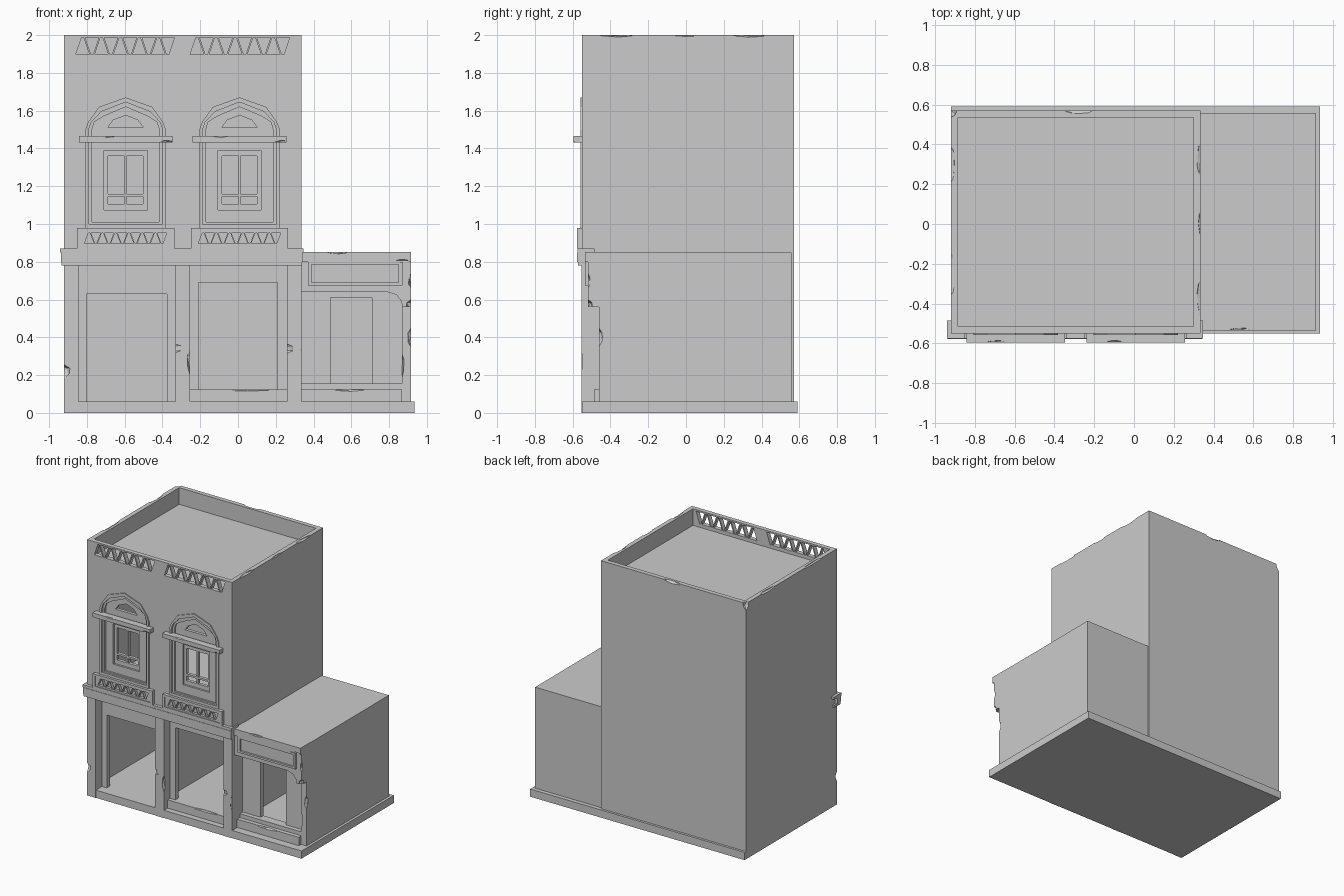
import bpy, bmesh, math, random
from mathutils import Vector, Matrix

if "Cube" in bpy.data.objects:
    bpy.data.objects.remove(bpy.data.objects["Cube"])

random.seed(4)


def add_mesh(name, me):
    ob = bpy.data.objects.new(name, me)
    bpy.context.collection.objects.link(ob)
    return ob


def box(name, x0, x1, y0, y1, z0, z1):
    bm = bmesh.new()
    bmesh.ops.create_cube(bm, size=1)
    for v in bm.verts:
        v.co = Vector(((x0 + x1) / 2 + v.co.x * (x1 - x0),
                       (y0 + y1) / 2 + v.co.y * (y1 - y0),
                       (z0 + z1) / 2 + v.co.z * (z1 - z0)))
    me = bpy.data.meshes.new(name)
    bm.to_mesh(me)
    bm.free()
    return add_mesh(name, me)


def plate(name, loops, y0, y1):
    """Flat front-facing plate: first loop is the outline, the rest are holes (x, z)."""
    cu = bpy.data.curves.new(name, 'CURVE')
    cu.dimensions, cu.fill_mode, cu.extrude = '2D', 'BOTH', (y1 - y0) / 2
    for pts in loops:
        sp = cu.splines.new('POLY')
        sp.points.add(len(pts) - 1)
        for p, (x, z) in zip(sp.points, pts):
            p.co = (x, z, 0, 1)
        sp.use_cyclic_u = True
    tmp = add_mesh(name + "_curve", cu)
    me = bpy.data.meshes.new_from_object(tmp.evaluated_get(bpy.context.evaluated_depsgraph_get()))
    bpy.data.objects.remove(tmp)
    me.transform(Matrix.Translation((0, (y0 + y1) / 2, 0)) @ Matrix.Rotation(math.pi / 2, 4, 'X'))
    bm = bmesh.new()
    bm.from_mesh(me)
    bmesh.ops.remove_doubles(bm, verts=bm.verts, dist=1e-5)
    bmesh.ops.recalc_face_normals(bm, faces=bm.faces)
    bm.to_mesh(me)
    bm.free()
    for p in me.polygons:
        p.use_smooth = False
    me.name = name
    return add_mesh(name, me)


def rect(x0, x1, z0, z1):
    return [(x0, z0), (x1, z0), (x1, z1), (x0, z1)]


def arch(cx, hw, z0, zt):
    h = [(hw, z0), (hw, 1.5), (hw * .93, 1.54), (hw * .66, zt - .05)]
    return [(cx + x, z) for x, z in h] + [(cx, zt)] + [(cx - x, z) for x, z in h[::-1]]


def lattice(name, x0, x1, z0, z1, y0, y1, n):
    """Panel pierced by alternating triangles."""
    loops, b = [rect(x0, x1, z0, z1)], .012
    p = (x1 - x0 - 2 * b) / (n + .5)
    for i in range(2 * n):
        c = x0 + b + p * (i + 1) / 2
        lo, hi = (z0 + b, z1 - b) if i % 2 == 0 else (z1 - b, z0 + b)
        loops.append([(c - p * .36, lo), (c + p * .36, lo), (c + p * .05, hi), (c - p * .05, hi)])
    return plate(name, loops, y0, y1)


def chip(ob, spots):
    """Knock small faceted chips out of an edge."""
    bm = bmesh.new()
    for x, y, z, sx, sy, sz in spots:
        m = Matrix.Translation((x, y, z)) @ Matrix.Diagonal((sx, sy, sz, 1))
        for v in bmesh.ops.create_icosphere(bm, subdivisions=1, radius=1, matrix=m)['verts']:
            v.co += Vector([random.uniform(-.003, .003) for _ in range(3)])
    me = bpy.data.meshes.new("chip_cutter")
    bm.to_mesh(me)
    bm.free()
    cut = add_mesh("chip_cutter", me)
    cut.hide_render = True
    mod = ob.modifiers.new("chips", 'BOOLEAN')
    mod.operation, mod.solver, mod.object = 'DIFFERENCE', 'EXACT', cut
    new = bpy.data.meshes.new_from_object(ob.evaluated_get(bpy.context.evaluated_depsgraph_get()))
    ob.modifiers.clear()
    ob.data = new
    bpy.data.objects.remove(cut)


# Base slab
box("base_slab", -.92, .935, -.55, .59, 0, .06)

# Tower shell, floors and roof
X0, X1, Y0, Y1, T = -.92, .335, -.55, .572, .035
left = box("tower_left_wall", X0, X0 + T, Y0, Y1, 0, 2)
right = box("tower_right_wall", X1 - T, X1, Y0, Y1, 0, 2)
back = box("tower_back_wall", X0 + T, X1 - T, Y1 - T, Y1, 0, 2)
box("tower_roof", X0 + T, X1 - T, Y0 + T, Y1 - T, 1.84, 1.87)
box("tower_upper_floor", X0 + T, X1 - T, Y0 + T, Y1 - T, .8, .85)
box("tower_partition", -.31, -.275, -.46, Y1 - T, .06, .8)
chip(left, [(X0, .3, 2, .02, .1, .012), (X0, -.25, 2, .02, .12, .01), (X0, Y1, 2, .03, .04, .06),
            (X0, Y0, .22, .035, .02, .035)])
chip(right, [(X1, .33, 2, .02, .1, .01), (X1, .0, 2, .01, .07, .01), (X1, -.37, 2, .02, .1, .012)])
chip(back, [(-.28, Y1, 2, .08, .02, .015)])

# Upper front wall with arched openings and pierced parapet
CX = (-.595, .008)
plate("tower_front_wall", [rect(X0 + T, X1 - T, .85, 1.885)] + [arch(c, .2, .99, 1.655) for c in CX],
      Y0, Y0 + T)
lattice("roof_lattice_left", X0 + T, -.31, 1.885, 2, Y0, Y0 + T, 5)
lattice("roof_lattice_right", -.28, X1 - T, 1.885, 2, Y0, Y0 + T, 5)
box("roof_lattice_post", -.31, -.28, Y0, Y0 + T, 1.885, 2)

# Windows, ledges and balcony panels
for side, c in zip(("left", "right"), CX):
    plate(side + "_window_outer_trim", [arch(c, .213, .98, 1.67), arch(c, .195, 1.0, 1.645)], -.558, -.53)
    plate(side + "_window_inner_trim", [arch(c, .195, 1.0, 1.645), arch(c, .178, 1.01, 1.62)], -.543, -.51)
    fan = [(c - .095, 1.51), (c + .095, 1.51), (c + .065, 1.55), (c, 1.575), (c - .065, 1.55)]
    plate(side + "_window_infill", [arch(c, .178, 1.01, 1.62), rect(c - .115, c + .115, 1.075, 1.39), fan],
          -.53, -.505)
    panes = [rect(c + s - .043, c + s + .043, a, b) for s in (-.049, .049)
             for a, b in ((1.16, 1.36), (1.107, 1.145))]
    plate(side + "_window_frame", [rect(c - .115, c + .115, 1.075, 1.39)] + panes, -.515, -.49)
    ledge = box(side + "_window_ledge", c - .248, c + .248, -.595, -.54, 1.432, 1.465)
    chip(ledge, [(c + .22, -.595, 1.432, .04, .012, .012), (c - .1, -.595, 1.465, .05, .01, .006)])
    plate(side + "_balcony_frame", [rect(c - .258, c + .258, .87, .98), rect(c - .24, c + .24, .885, .965)],
          -.577, -.545)
    lattice(side + "_balcony_lattice", c - .24, c + .24, .885, .965, -.57, -.548, 6)

# Cornice between the floors
box("cornice_lower", -.935, .338, -.572, -.5, .78, .80)
box("cornice_middle", -.938, .342, -.578, -.53, .80, .85)
box("cornice_top", -.942, .346, -.575, -.485, .85, .87)

# Ground floor pilasters and bays
for name, a, b in (("left", -.92, -.845), ("middle", -.33, -.255), ("right", .26, .335)):
    p = box(name + "_pilaster", a, b, -.552, -.44, 0, .78)
    if name == "left":
        chip(p, [(a, -.552, .22, .035, .02, .035)])
    else:
        chip(p, [(b, -.552, .27, .015, .02, .07), (a, -.552, .34, .04, .012, .025)])
plate("left_bay_wall", [[(-.845, .06), (-.803, .06), (-.803, .63), (-.375, .63), (-.375, .06),
                         (-.33, .06), (-.33, .78), (-.845, .78)]], -.475, -.435)
plate("middle_bay_wall", [rect(-.255, .26, .06, .78), rect(-.21, .21, .125, .69)], -.475, -.435)
box("middle_bay_floor", -.275, X1 - T, -.435, Y1 - T, .06, .125)
step = box("middle_bay_step", -.255, .26, -.505, -.47, .06, .125)
chip(step, [(.08, -.505, .125, .12, .015, .012)])

# Side annex shell
box("annex_right_wall", .88, .915, -.40, .558, .06, .85)
box("annex_back_wall", X1, .88, .523, .558, .06, .85)
box("annex_roof", X1, .88, -.42, .523, .815, .85)
box("annex_floor", X1, .88, -.38, .523, .06, .10)

# Annex front: recessed wall, corner pilaster, step, header with sign frame
plate("annex_front_wall", [rect(X1, .88, .06, .83), rect(.49, .71, .155, .61)], -.42, -.385)
post = box("annex_corner_pilaster", .868, .915, -.46, -.385, .06, .63)
chip(post, [(.868, -.46, .25, .012, .02, .07), (.915, -.46, .4, .02, .02, .05)])
step = box("annex_step", X1, .868, -.488, -.42, .06, .125)
chip(step, [(.6, -.488, .125, .1, .012, .01)])
box("annex_sill", X1, .868, -.455, -.42, .125, .155)
head = plate("annex_header", [[(X1, .64), (.79, .64), (.84, .625), (.865, .59), (.87, .56), (.915, .56),
                               (.915, .805), (X1, .805)]], -.52, -.40)
chip(head, [(.915, -.52, .57, .03, .03, .03), (.915, -.52, .7, .015, .015, .04)])
plate("annex_sign_frame", [rect(.37, .87, .675, .8), rect(.39, .85, .69, .785)], -.535, -.515)
top = box("annex_cornice", X1, .915, -.535, -.40, .80, .852)
chip(top, [(.53, -.535, .852, .06, .015, .01), (.87, -.535, .8, .05, .012, .012)])
